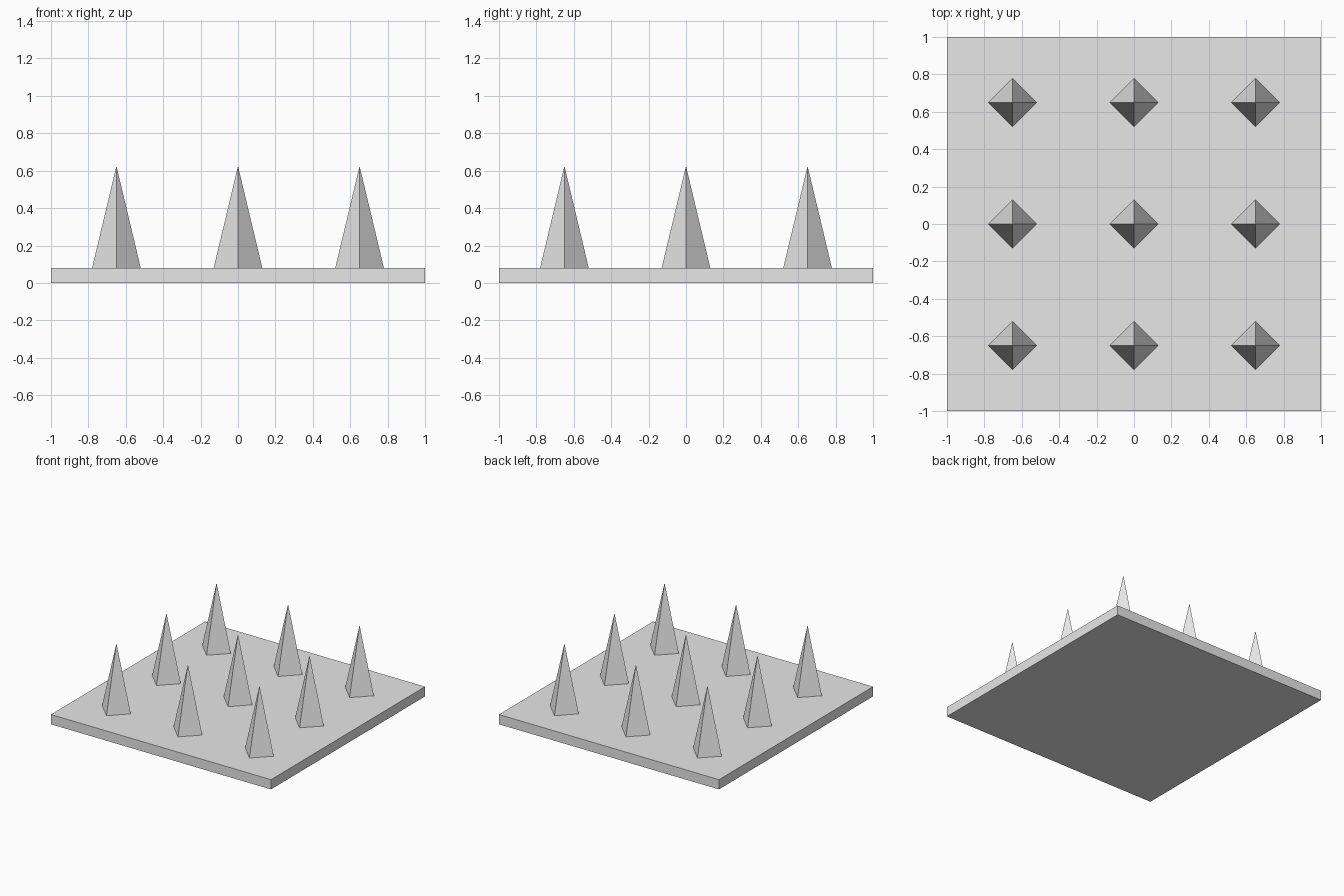
import bpy

default_cube = bpy.data.objects.get("Cube")
if default_cube:
    bpy.data.objects.remove(default_cube, do_unlink=True)

PLATE_HEIGHT = 0.08
SPIKE_HEIGHT = 0.545
SPIKE_RADIUS = 0.13
SPACING = 0.65

# Single plain grey for the whole trap
grey = bpy.data.materials.new("light_grey")
grey.use_nodes = True
colour = (0.8, 0.8, 0.8, 1)
grey.diffuse_color = colour
grey.node_tree.nodes["Principled BSDF"].inputs["Base Color"].default_value = colour


def finish(name):
    obj = bpy.context.object
    obj.name = name
    obj.data.name = name
    obj.data.materials.append(grey)
    return obj


# Square base plate
bpy.ops.mesh.primitive_cube_add(size=2, location=(0, 0, PLATE_HEIGHT / 2))
plate = finish("base_plate")
plate.scale.z = PLATE_HEIGHT / 2
bpy.ops.object.transform_apply(location=False, rotation=False, scale=True)

# Grid of four-sided spikes, corners pointing along the axes
for row, y in zip(("front", "middle", "back"), (-SPACING, 0, SPACING)):
    for column, x in zip(("right", "centre", "left"), (-SPACING, 0, SPACING)):
        bpy.ops.mesh.primitive_cone_add(
            vertices=4, radius1=SPIKE_RADIUS, radius2=0, depth=SPIKE_HEIGHT,
            location=(x, y, PLATE_HEIGHT + SPIKE_HEIGHT / 2))
        finish(f"spike_{row}_{column}")
